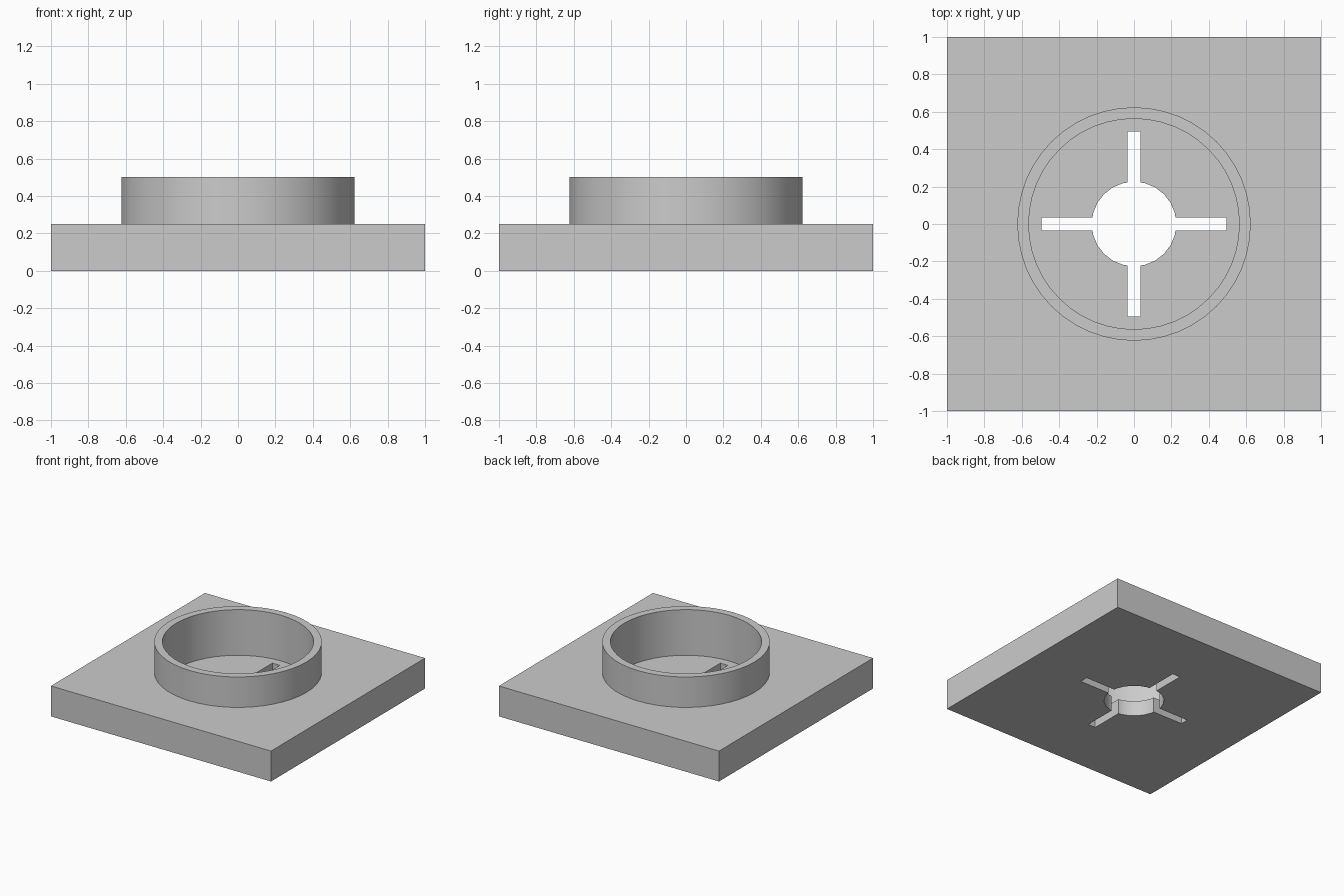
import bpy

cube = bpy.data.objects.get("Cube")
if cube:
    bpy.data.objects.remove(cube, do_unlink=True)

# Single grey material
grey = bpy.data.materials.new("light_grey")
grey.use_nodes = True
colour = (0.6, 0.6, 0.6, 1)
grey.diffuse_color = colour
grey.node_tree.nodes["Principled BSDF"].inputs["Base Color"].default_value = colour


def finish(name):
    obj = bpy.context.object
    obj.name = name
    obj.data.materials.append(grey)
    return obj


def box(name, size, z0, z1):
    bpy.ops.mesh.primitive_cube_add(size=1, location=(0, 0, (z0 + z1) / 2))
    obj = finish(name)
    obj.scale = (size[0], size[1], z1 - z0)
    bpy.ops.object.transform_apply(location=True, rotation=True, scale=True)
    return obj


def cylinder(name, radius, z0, z1, sides):
    bpy.ops.mesh.primitive_cylinder_add(vertices=sides, radius=radius, depth=z1 - z0,
                                        location=(0, 0, (z0 + z1) / 2))
    return finish(name)


def combine(target, tool, operation):
    """Apply a boolean with the tool, then discard the tool."""
    tool.hide_render = True
    mod = target.modifiers.new(tool.name, "BOOLEAN")
    mod.operation = operation
    mod.solver = "EXACT"
    mod.object = tool
    bpy.context.view_layer.objects.active = target
    bpy.ops.object.modifier_apply(modifier=mod.name)
    bpy.data.objects.remove(tool, do_unlink=True)


PLATE_TOP, RIM_TOP, FLOOR = 0.25, 0.5, 0.125
SLOT_LENGTH, SLOT_WIDTH = 0.99, 0.068

# Square plate with a raised round collar
base = box("collar_plate", (2, 2), 0, PLATE_TOP)
combine(base, cylinder("collar", 0.624, FLOOR, RIM_TOP, 48), "UNION")

# Round recess sunk into the plate
combine(base, cylinder("recess", 0.563, FLOOR, RIM_TOP + 0.1, 48), "DIFFERENCE")

# Central through hole and crossed slots
combine(base, cylinder("centre_hole", 0.226, -0.1, 0.2, 24), "DIFFERENCE")
for size in ((SLOT_LENGTH, SLOT_WIDTH), (SLOT_WIDTH, SLOT_LENGTH)):
    combine(base, box("slot", size, -0.1, 0.2), "DIFFERENCE")

# Smooth round walls, crisp edges
bpy.ops.object.select_all(action="DESELECT")
base.select_set(True)
bpy.context.view_layer.objects.active = base
bpy.ops.object.shade_smooth_by_angle(angle=0.6)
